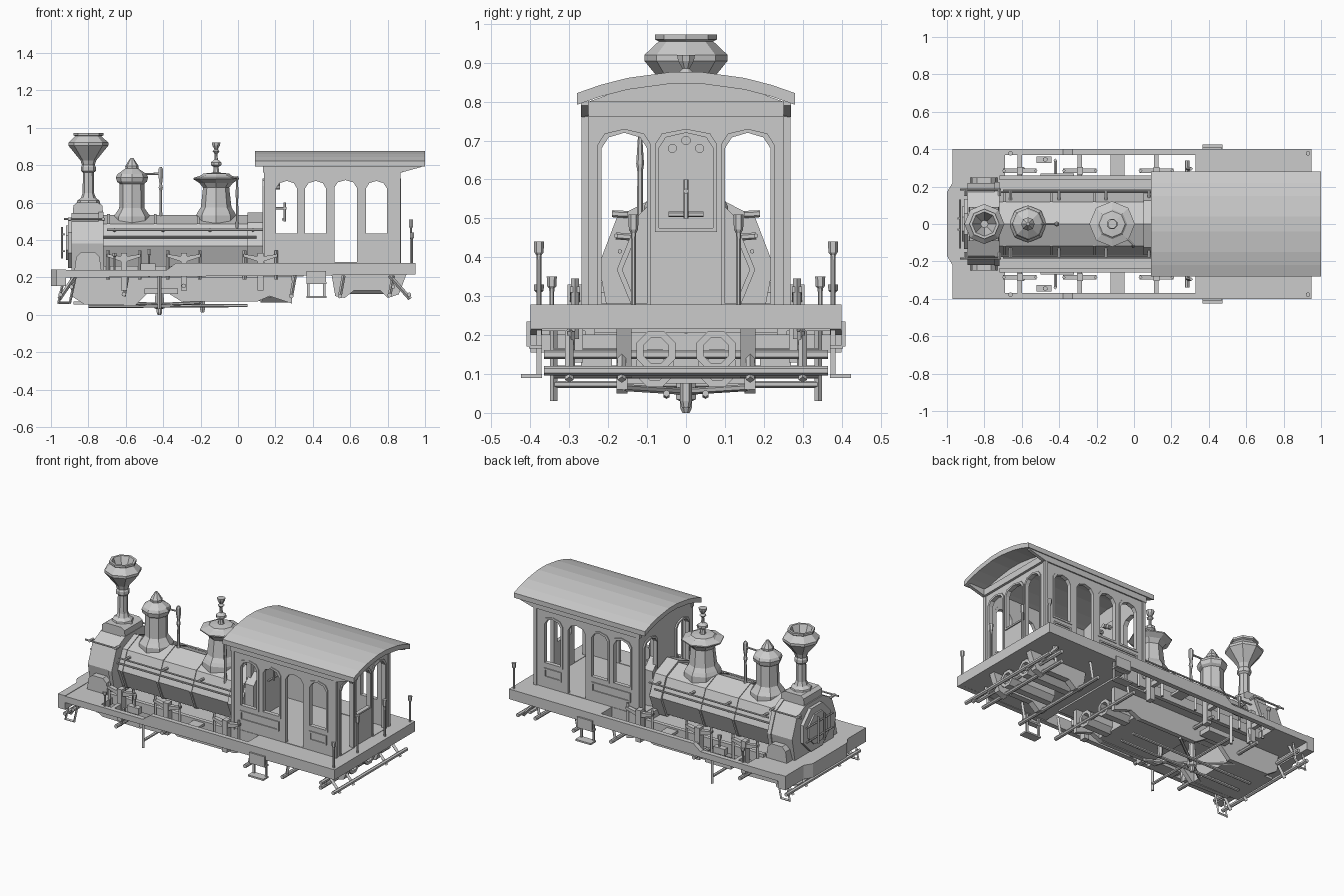
import bpy, bmesh, math
from mathutils import Vector, Matrix

if "Cube" in bpy.data.objects:
    bpy.data.objects.remove(bpy.data.objects["Cube"])


def finish(name, bm, mirror=False):
    if mirror:
        d = bmesh.ops.duplicate(bm, geom=bm.verts[:] + bm.edges[:] + bm.faces[:])
        for v in [g for g in d["geom"] if isinstance(g, bmesh.types.BMVert)]:
            v.co.y = -v.co.y
    bmesh.ops.recalc_face_normals(bm, faces=bm.faces[:])
    me = bpy.data.meshes.new(name)
    bm.to_mesh(me)
    bm.free()
    ob = bpy.data.objects.new(name, me)
    bpy.context.collection.objects.link(ob)
    return ob


def prism(name, loops, axis, a, b, mirror=False):
    """Extrude 2D outline (first loop) with holes (other loops) along x, y or z."""
    bm = bmesh.new()
    put = {"x": lambda p: (a, p[0], p[1]), "y": lambda p: (p[0], a, p[1]),
           "z": lambda p: (p[0], p[1], a)}[axis]
    vec = {"x": Vector((1, 0, 0)), "y": Vector((0, 1, 0)), "z": Vector((0, 0, 1))}[axis]
    for loop in loops:
        vs = [bm.verts.new(put(p)) for p in loop]
        for i in range(len(vs)):
            bm.edges.new((vs[i - 1], vs[i]))
    bmesh.ops.triangle_fill(bm, edges=bm.edges[:], use_beauty=True, normal=vec)
    r = bmesh.ops.extrude_face_region(bm, geom=bm.faces[:], use_keep_orig=True)
    bmesh.ops.translate(bm, vec=vec * (b - a),
                        verts=[g for g in r["geom"] if isinstance(g, bmesh.types.BMVert)])
    return finish(name, bm, mirror)


def rect(u0, u1, v0, v1):
    return [(u0, v0), (u1, v0), (u1, v1), (u0, v1)]


def box(name, x0, x1, y0, y1, z0, z1, mirror=False):
    return prism(name, [rect(x0, x1, y0, y1)], "z", z0, z1, mirror)


def arch(u0, u1, v0, v1, g=0.0):
    """Window outline with a softly rounded head, grown by g."""
    u0, u1, v0, v1 = u0 - g, u1 + g, v0 - g, v1 + g
    return [(u0, v0), (u1, v0), (u1, v1 - .04), (u1 - .018, v1 - .012), ((u0 + u1) / 2, v1),
            (u0 + .018, v1 - .012), (u0, v1 - .04)]


def ngon(cu, cv, r, n, turn=0.5):
    return [(cu + r * math.cos((i + turn) * 2 * math.pi / n),
             cv + r * math.sin((i + turn) * 2 * math.pi / n)) for i in range(n)]


def rods(name, segs, r, n=6, mirror=False):
    bm = bmesh.new()
    for p, q in segs:
        p, q = Vector(p), Vector(q)
        m = Matrix.Translation((p + q) / 2) @ (q - p).to_track_quat("Z", "Y").to_matrix().to_4x4()
        bmesh.ops.create_cone(bm, cap_ends=True, segments=n, radius1=r, radius2=r,
                              depth=(q - p).length, matrix=m)
    return finish(name, bm, mirror)


def lathe(name, prof, x, y=0.0, n=8, mirror=False, turn=0.5):
    """Spin (radius, z) points round a vertical axis."""
    bm = bmesh.new()
    rings = [[bm.verts.new((x + u, y + v, z)) for u, v in ngon(0, 0, r, n, turn)] for r, z in prof]
    for a, b in zip(rings, rings[1:]):
        for i in range(n):
            bm.faces.new((a[i - 1], a[i], b[i], b[i - 1]))
    bm.faces.new(rings[0])
    bm.faces.new(rings[-1])
    return finish(name, bm, mirror)


# Decks, running plates and beams
box("rear_deck", .33, .95, -.4, .4, .215, .278)
box("front_deck", -.95, -.69, -.4, .4, .2, .24)
prism("front_beam", [[(-.92, -.4), (-.92, .4), (-.97, .4), (-.97, .22), (-1, .17),
                      (-1, -.17), (-.97, -.22), (-.97, -.4)]], "z", .155, .243)
box("centre_plate", -.9, .35, -.235, .235, .205, .235)
box("cab_floor", .1, .35, -.265, .265, .215, .278)
box("inner_running_board", -.72, .13, .235, .26, .2, .26, True)
prism("side_sill", [[(-.95, .2), (.95, .215), (.95, .278), (-.33, .278), (-.38, .24), (-.95, .24)]],
      "y", .37, .4, True)
box("side_step_plate", -.125, -.05, .25, .38, .235, .25, True)

# Eight-sided boiler with bands and collar
prism("boiler", [ngon(0, .368, .165, 8, 0)], "x", -.73, .14)
for i, x in enumerate((-.70, -.45, -.22)):
    prism(f"boiler_band_{i}", [ngon(0, .368, .17, 8, 0)], "x", x, x + .015)
prism("boiler_collar", [ngon(0, .368, .178, 8, 0)], "x", .05, .13)
half = [(.19, .235), (.218, .38), (.172, .5), (.085, .545)]
shell = half + [(-y, z) for y, z in reversed(half)]
prism("smokebox", [shell], "x", -.89, -.72)
prism("smokebox_rim", [[(y * 1.03, .38 + (z - .38) * 1.03) for y, z in shell]], "x", -.745, -.72)
prism("smokebox_door", [ngon(0, .385, .145, 8)], "x", -.91, -.885)
prism("smokebox_door_centre", [ngon(0, .385, .1, 8)], "x", -.92, -.905)
rods("door_bars", [((-.93, -.13, z), (-.93, .13, z)) for z in (.34, .43)]
     + [((-.94, y, .3), (-.94, y, .47)) for y in (-.03, .03)], .006)
prism("cylinder_cover", [[(-.875, .235), (-.73, .235), (-.74, .31), (-.765, .335),
                          (-.84, .335), (-.865, .31)]], "y", .19, .248, True)

# Chimney
prism("chimney_saddle", [[(-.885, .52), (-.72, .52), (-.725, .585), (-.75, .6),
                          (-.86, .6), (-.88, .585)]], "y", -.09, .09)
lathe("chimney", [(.065, .59), (.06, .61), (.04, .625), (.031, .65), (.029, .76), (.04, .77),
                  (.04, .79), (.034, .8), (.042, .825), (.107, .905), (.107, .92), (.07, .955),
                  (.08, .96), (.08, .973), (.065, .973), (.02, .86)], -.8, turn=0)

# Domes
lathe("sand_dome", [(.1, .49), (.1, .525), (.085, .545), (.068, .57), (.066, .7), (.08, .712),
                    (.086, .735), (.078, .752), (.035, .782), (.036, .795), (.008, .838)], -.567, turn=0)
lathe("steam_dome", [(.108, .49), (.108, .53), (.098, .55), (.082, .575), (.07, .68), (.09, .705),
                     (.122, .725), (.122, .732), (.08, .745), (.07, .755), (.02, .76)], -.117, turn=0)
lathe("safety_valve", [(.02, .75), (.014, .79), (.03, .8), (.03, .815), (.01, .83), (.008, .86),
                       (.02, .875), (.01, .885), (.022, .905), (.025, .92)], -.117)
lathe("whistle_post", [(.012, .52), (.009, .55), (.007, .66), (.013, .68), (.008, .7),
                       (.014, .74), (.014, .78), (.006, .79)], -.413, n=6)
rods("whistle_arm", [((-.55, 0, .75), (-.41, 0, .755)), ((-.117, 0, .72), (.0, -.115, .735))], .006)
lathe("valve_stand", [(.012, .42), (.008, .5), (.007, .62), (.01, .64), (.004, .735)], -.005, -.118, 6)

# Handrails and boiler pipes
rods("boiler_handrail", [((-.93, .185, .512), (-.71, .185, .512)), ((-.7, .18, .455), (.13, .18, .455)),
                         ((-.72, .17, .415), (.1, .17, .415))], .006, mirror=True)
rods("handrail_brackets", [((x, .12, .45), (x, .18, .455)) for x in (-.66, -.4, -.15, .08)]
     + [((x, .15, .51), (x, .19, .512)) for x in (-.9, -.72)], .009, mirror=True)

# Springs and hangers over the axles
for i, x in enumerate((-.61, -.29, .12)):
    leaf = [(x - .09, .31), (x, .28), (x + .09, .31), (x + .09, .325), (x + .03, .315),
            (x, .312), (x - .03, .315), (x - .09, .325)]
    prism(f"leaf_spring_{i}", [leaf], "y", .272, .298, True)
    rods(f"spring_hanger_{i}", [((x + s, .285, .19), (x + s, .285, .345)) for s in (-.085, .085)],
         .01, 4, True)
    box(f"spring_buckle_{i}", x - .016, x + .016, .265, .305, .13, .33, True)
    box(f"spring_bracket_{i}", x - .012, x + .012, .25, .375, .21, .24, True)

# Lamp irons and stakes
stake = [(.006, 0), (.006, .72), (.007, .8), (.012, .84), (.013, 1), (.008, 1)]
for name, x, y, z0, h in (("rear_stake", .925, .135, .27, .24), ("corner_stake", .93, .378, .27, .17),
                          ("side_stake", -.475, .345, .2, .15), ("front_stake", -.66, .378, .23, .1)):
    lathe(name, [(r, z0 + t * h) for r, t in stake], x, y, 6, True)
box("lubricator", -.52, -.44, .325, .36, .235, .275, True)

# Cab walls with arched openings
wins = ((.2, .32, .43, .72), (.355, .475, .43, .72), (.68, .8, .43, .72))
door = arch(.515, .635, .281, .72)
prism("cab_side", [rect(.14, .865, .265, .8)] + [arch(*w) for w in wins] + [door], "y", .242, .262, True)
for i, w in enumerate(wins):
    prism(f"side_window_frame_{i}", [arch(*w, .008), arch(*w, -.004)], "y", .24, .266, True)
for i, (a, b) in enumerate(((.2, .47), (.68, .8))):
    prism(f"side_panel_{i}", [rect(a, b, .34, .4), rect(a + .01, b - .01, .35, .39)], "y", .26, .268, True)
gable = [(-.25, .265), (.25, .265), (.25, .8), (.14, .84), (.04, .855),
         (-.04, .855), (-.14, .84), (-.25, .8)]
doors = [arch(-.217, -.1, .281, .72), arch(.1, .217, .281, .72)]
prism("cab_rear", [gable] + doors + [arch(-.07, .07, .475, .72)], "x", .845, .865)
prism("cab_front", [gable] + doors, "x", .14, .16)
for n, x in (("rear", .862), ("front", .13)):
    prism(f"{n}_door_frame", [arch(.1, .217, .275, .72, .01), arch(.1, .217, .281, .72)],
          "x", x, x + .01, True)
prism("rear_window_frame", [arch(-.07, .07, .475, .72, .01), arch(-.07, .07, .475, .72)], "x", .862, .872)
for i, x in enumerate((.14, .85)):
    box(f"corner_post_{i}", x, x + .02, .25, .268, .27, .78, True)
prism("cornice", [[(.135, .76), (.87, .76), (.98, .79), (.98, .81), (.135, .81)]], "y", .25, .27, True)
prism("end_cornice", [[(-.26, .76), (.26, .76), (.26, .8), (-.26, .8)]], "x", .865, .88)

# Curved roof
top = [(.28, .822), (.22, .843), (.15, .861), (.04, .876)]
low = [(y, z - .03) for y, z in top]
prism("roof", [top + [(-y, z) for y, z in reversed(top)] + [(-y, z) for y, z in low]
               + list(reversed(low))], "x", .09, 1.0)

# Backhead and controls
prism("firebox_backhead", [[(-.13, .27), (.13, .27), (.13, .5), (.07, .56), (-.07, .56), (-.13, .5)]],
      "x", .14, .2)
box("gauge_board", .16, .2, -.07, .07, .5, .72)
for i, (y, z) in enumerate(((-.035, .68), (0, .7), (.035, .68))):
    prism(f"gauge_{i}", [ngon(y, z, .012, 8)], "x", .2, .225)
rods("regulator", [((.2, 0, .57), (.26, 0, .57)), ((.25, 0, .5), (.25, 0, .6)),
                   ((.24, -.045, .51), (.24, .045, .51))], .007)

# Underframe
prism("frame_plate", [[(-.9, .21), (-.89, .1), (-.82, .055), (-.55, .05), (-.48, .12), (-.38, .12),
                       (-.3, .07), (.1, .07), (.17, .1), (.29, .06), (.29, .21)]], "y", .15, .178, True)
box("front_bottom_plate", -.88, -.56, -.15, .15, .055, .07)
box("cylinder_saddle", -.58, -.56, -.15, .15, .055, .21)
box("ash_pan", -.26, .13, -.15, .15, .075, .21)
prism("rear_frame", [[(.5, .215), (.52, .1), (.57, .09), (.62, .13), (.76, .13), (.8, .09),
                      (.86, .11), (.9, .215)]], "y", .14, .178, True)
prism("rear_tube", [ngon(.077, .16, .054, 8), ngon(.077, .16, .035, 8)], "x", .55, .86, True)
prism("middle_tube", [ngon(.08, .115, .052, 8), ngon(.08, .115, .033, 8)], "x", .12, .29, True)
rods("cross_shafts", [((x, -.34, z), (x, .34, z)) for x, z in
                      ((-.61, .11), (-.29, .155), (.285, .1), (.545, .1), (.81, .105))], .012, 8)
rods("brake_hangers", [((x, .295, .1), (x + .02, .295, .21)) for x in (-.61, .285, .545, .81)]
     + [((-.42, .34, .03), (-.42, .34, .21))], .01, 4, True)
rods("brake_rods", [((-.8, .05, .045), (.05, .05, .05)), ((-.42, 0, .055), (-.2, .16, .065)),
                    ((-.42, 0, .055), (-.64, .16, .065)), ((-.42, 0, .073), (-.42, .34, .073)),
                    ], .009, 6, True)
lathe("centre_pin", [(.01, 0), (.016, .012), (.016, .03), (.028, .035), (.028, .055), (.015, .21)], -.42)
lathe("rear_pin", [(.01, .012), (.015, .03), (.015, .1)], -.19, n=6)
box("side_tank", -.5, -.32, .19, .27, .11, .14, True)

# Guard bars at both ends
for n, s, x0, x1 in (("front", -1, -.89, -.95), ("rear", 1, .83, .915)):
    rods(f"{n}_guard_bars", [((x0, -.365, .15), (x0, .365, .15)), ((x1, -.365, .108), (x1, .365, .108))], .012)
    rods(f"{n}_guard_hangers", [((x0 - s * .02, y, .21), (x1 + s * .005, y, .085)) for y in (.165, .3)],
         .011, 4, True)
rods("front_steps", [((-.93, .34, .2), (-.96, .34, .06)), ((-.87, .34, .2), (-.9, .34, .06)),
                     ((-.96, .34, .065), (-.9, .34, .065))], .007, 4, True)

# Cab ladders
box("ladder_fascia", .365, .47, .4, .41, .17, .235, True)
for i, x in enumerate((.37, .455)):
    box(f"ladder_side_{i}", x, x + .012, .372, .384, .09, .22, True)
for i, z in enumerate((.09, .165)):
    box(f"ladder_tread_{i}", .365, .472, .37, .424 - i * .02, z, z + .01, True)
